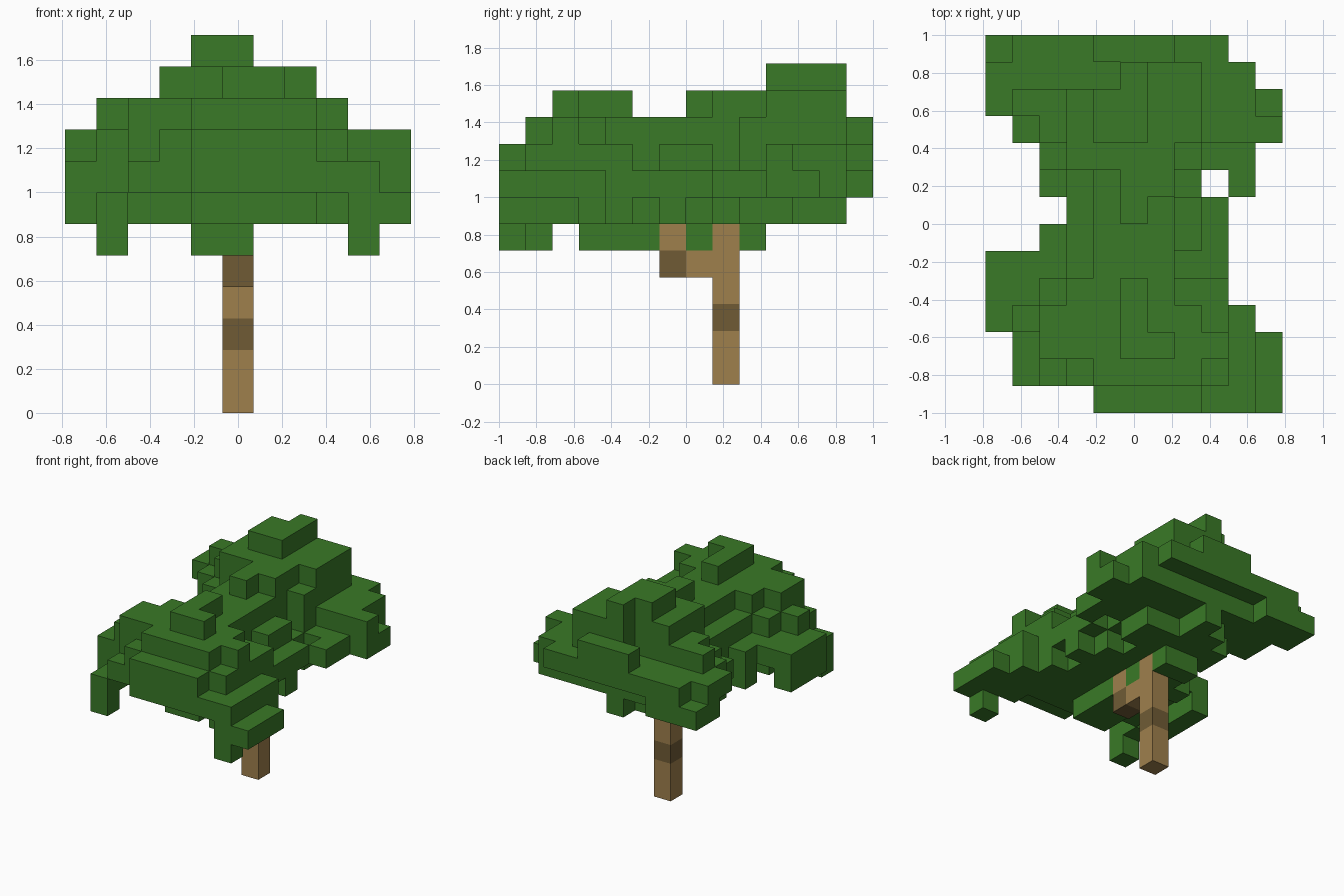
import bpy
import bmesh
from math import radians
from mathutils import Vector

cube = bpy.data.objects.get("Cube")
if cube:
    bpy.data.objects.remove(cube)

UNIT = 1 / 7
ORIGIN = Vector((-5.5, -7, 0))
SIDES = [Vector(s) for s in ((1, 0, 0), (-1, 0, 0), (0, 1, 0), (0, -1, 0), (0, 0, 1), (0, 0, -1))]


def material(name, color):
    mat = bpy.data.materials.new(name)
    mat.use_nodes = True
    mat.diffuse_color = color
    mat.node_tree.nodes["Principled BSDF"].inputs["Base Color"].default_value = color
    return mat


leaf = material("leaf green", (0.041, 0.192, 0.02, 1))
bark = material("bark brown", (0.345, 0.215, 0.073, 1))
knot = material("dark bark", (0.16, 0.105, 0.036, 1))


def layer(level, slabs):
    """Fill one level of blocks from (x0, x1, y0, y1) rectangles."""
    return {(x, y, level) for x0, x1, y0, y1 in slabs
            for x in range(x0, x1) for y in range(y0, y1)}


def block_object(name, cells, mats, solid, slot=lambda cell: 0):
    """Skin a set of blocks with only its exposed faces."""
    bm = bmesh.new()
    for cell in sorted(cells):
        centre = Vector(cell) + Vector((0.5, 0.5, 0.5))
        for side in SIDES:
            if tuple(int(c) for c in Vector(cell) + side) in solid:
                continue
            u = Vector((side.y, side.z, side.x))
            v = side.cross(u)
            corners = (u + v, v - u, -u - v, u - v)
            face = bm.faces.new([bm.verts.new((centre + (side + c) / 2 + ORIGIN) * UNIT)
                                 for c in corners])
            face.material_index = slot(cell)
    bmesh.ops.remove_doubles(bm, verts=bm.verts, dist=0.001)
    bmesh.ops.dissolve_limit(bm, angle_limit=radians(1), verts=bm.verts,
                             edges=bm.edges, delimit={'MATERIAL'})
    mesh = bpy.data.meshes.new(name)
    bm.to_mesh(mesh)
    bm.free()
    for mat in mats:
        mesh.materials.append(mat)
    obj = bpy.data.objects.new(name, mesh)
    bpy.context.collection.objects.link(obj)


# Trunk with a side branch reaching forward
trunk = {(5, 8, z) for z in range(6)}
branch = {(5, 7, 4), (5, 6, 4), (5, 6, 5)}
dark = {(5, 8, 2), (5, 6, 4)}

# Hanging leaf blocks
hanging = layer(5, [(9, 10, 0, 1), (1, 2, 1, 2), (4, 6, 3, 6), (5, 6, 7, 8), (4, 6, 9, 10)])

# Underside of the canopy
canopy = layer(6, [(9, 11, 0, 1), (1, 2, 1, 3), (8, 11, 1, 2), (4, 11, 2, 3), (2, 10, 3, 4),
                   (0, 1, 3, 6), (2, 9, 4, 5), (3, 8, 5, 6), (2, 9, 6, 7), (3, 8, 7, 8),
                   (4, 7, 8, 9), (3, 8, 9, 11), (4, 6, 11, 12), (5, 6, 12, 13)])

# Broadest level, pinched between the front and back lobes
canopy |= layer(7, [(4, 10, 0, 1), (2, 10, 1, 3), (0, 10, 3, 4), (0, 9, 4, 6),
                    (2, 9, 6, 7), (3, 9, 7, 8), (2, 8, 8, 9), (9, 10, 8, 9), (2, 10, 9, 10),
                    (1, 11, 10, 12), (0, 10, 12, 13), (0, 3, 13, 14)])

# Shoulder levels
canopy |= layer(8, [(4, 8, 0, 1), (3, 9, 1, 2), (2, 9, 2, 3), (1, 9, 3, 4), (2, 9, 4, 5),
                    (3, 7, 5, 6), (3, 8, 6, 8), (3, 7, 8, 9), (2, 8, 9, 10), (1, 11, 10, 11),
                    (0, 10, 11, 13), (1, 9, 13, 14)])
canopy |= layer(9, [(4, 8, 1, 2), (2, 9, 2, 3), (2, 8, 3, 4), (3, 7, 4, 5), (4, 7, 5, 9),
                    (3, 8, 9, 10), (2, 8, 10, 11), (1, 8, 11, 12),
                    (5, 8, 12, 13), (4, 7, 13, 14)])

# Crowns of both lobes
canopy |= layer(10, [(5, 6, 2, 5), (6, 7, 2, 3), (5, 6, 7, 8), (5, 7, 8, 9),
                     (3, 7, 9, 10), (3, 8, 10, 12), (5, 8, 12, 13)])
canopy |= layer(11, [(4, 6, 10, 12), (5, 6, 12, 13)])

solid = trunk | branch | hanging | canopy


def bark_slot(cell):
    return int(cell in dark)


block_object("trunk", trunk, [bark, knot], solid, bark_slot)
block_object("branch", branch, [bark, knot], solid, bark_slot)
block_object("leaf_canopy", canopy | hanging, [leaf], solid)
